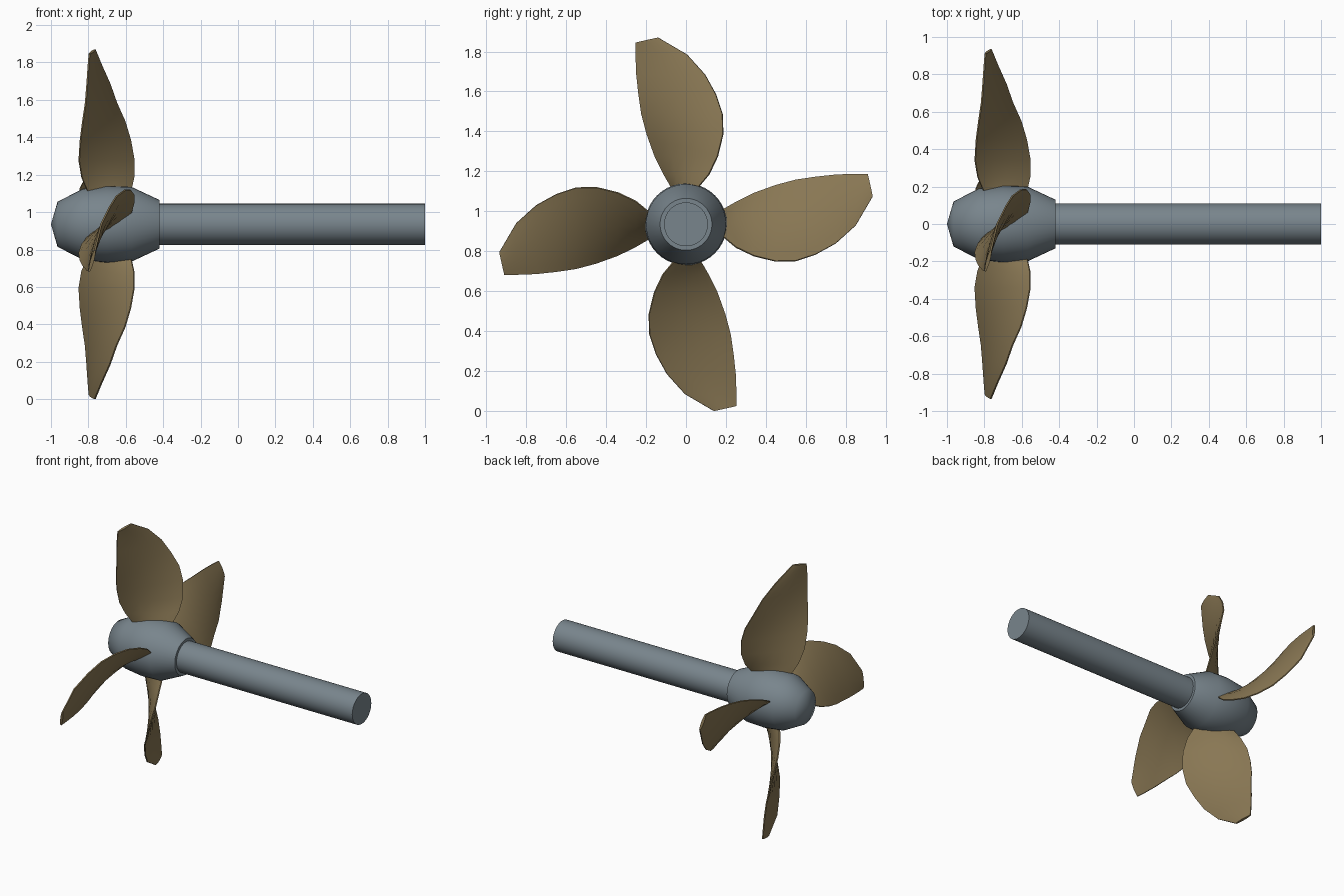
import bpy, bmesh, math
from mathutils import Vector, Matrix

cube = bpy.data.objects.get("Cube")
if cube:
    bpy.data.objects.remove(cube, do_unlink=True)

AXIS_Z = 0.935


def material(name, rgb):
    m = bpy.data.materials.new(name)
    m.use_nodes = True
    m.diffuse_color = (*rgb, 1)
    m.node_tree.nodes["Principled BSDF"].inputs["Base Color"].default_value = (*rgb, 1)
    return m


steel = material("blue grey steel", (0.19, 0.235, 0.265))
bronze = material("dull bronze", (0.25, 0.185, 0.088))


def finish(name, bm, mat, angle):
    bmesh.ops.remove_doubles(bm, verts=bm.verts, dist=1e-5)
    bmesh.ops.recalc_face_normals(bm, faces=bm.faces)
    me = bpy.data.meshes.new(name)
    bm.to_mesh(me)
    bm.free()
    me.materials.append(mat)
    ob = bpy.data.objects.new(name, me)
    ob.location.z = AXIS_Z
    bpy.context.collection.objects.link(ob)
    bpy.ops.object.select_all(action="DESELECT")
    ob.select_set(True)
    bpy.context.view_layer.objects.active = ob
    bpy.ops.object.shade_smooth_by_angle(angle=math.radians(angle))
    return ob


def lathe(name, profile, mat, angle):
    """Turn (x, radius) points around the x axis."""
    bm = bmesh.new()
    vs = [bm.verts.new((x, 0, r)) for x, r in profile]
    es = [bm.edges.new(pair) for pair in zip(vs, vs[1:])]
    bmesh.ops.spin(bm, geom=vs + es, cent=(0, 0, 0), axis=(1, 0, 0),
                   angle=math.tau, steps=40)
    return finish(name, bm, mat, angle)


# Hub and shaft
lathe("hub", [(-1, 0), (-0.965, 0.12), (-0.83, 0.19), (-0.7, 0.205),
              (-0.57, 0.2), (-0.42, 0.13), (-0.42, 0)], steel, 50)
lathe("shaft", [(-0.45, 0), (-0.45, 0.11), (1, 0.11), (1, 0)], steel, 40)

# Blade edges: (x, y, radius) of the trailing and leading edge at each station
STATIONS = [
    ((-0.77, -0.04, 0.12), (-0.6, 0.03, 0.12)),
    ((-0.81, -0.075, 0.19), (-0.57, 0.065, 0.19)),
    ((-0.835, -0.11, 0.25), (-0.557, 0.115, 0.25)),
    ((-0.85, -0.155, 0.34), (-0.555, 0.158, 0.34)),
    ((-0.843, -0.195, 0.45), (-0.575, 0.185, 0.45)),
    ((-0.83, -0.222, 0.55), (-0.605, 0.183, 0.55)),
    ((-0.815, -0.237, 0.65), (-0.65, 0.15, 0.65)),
    ((-0.807, -0.248, 0.75), (-0.685, 0.095, 0.75)),
    ((-0.8, -0.252, 0.85), (-0.73, 0.005, 0.85)),
    ((-0.795, -0.252, 0.91), (-0.765, -0.14, 0.935)),
]
CHORD = [0, 0.12, 0.3, 0.5, 0.7, 0.88, 1]


def blade(name, turn):
    bm = bmesh.new()
    rings = []
    for i, (a, b) in enumerate(STATIONS):
        a, b = Vector(a), Vector(b)
        chord = b - a
        normal = chord.cross(Vector((0, 0, 1))).normalized()
        thick = 0.03 - 0.002 * i
        front, back = [], []
        for s in CHORD:
            half = 0.004 + thick * s * (1 - s) * 2
            p = a + chord * s
            front.append(bm.verts.new(p + normal * half))
            back.append(bm.verts.new(p - normal * half))
        rings.append(front + back[::-1])
    for lo, hi in zip(rings, rings[1:]):
        for j in range(len(lo)):
            k = (j + 1) % len(lo)
            bm.faces.new((lo[j], lo[k], hi[k], hi[j]))
    bm.faces.new(rings[0])
    bm.faces.new(rings[-1])
    bm.transform(Matrix.Rotation(turn, 4, "X"))
    return finish(name, bm, bronze, 40)


# Four blades around the hub
for i, side in enumerate(("top", "front", "bottom", "back")):
    blade(side + "_blade", i * math.pi / 2)
